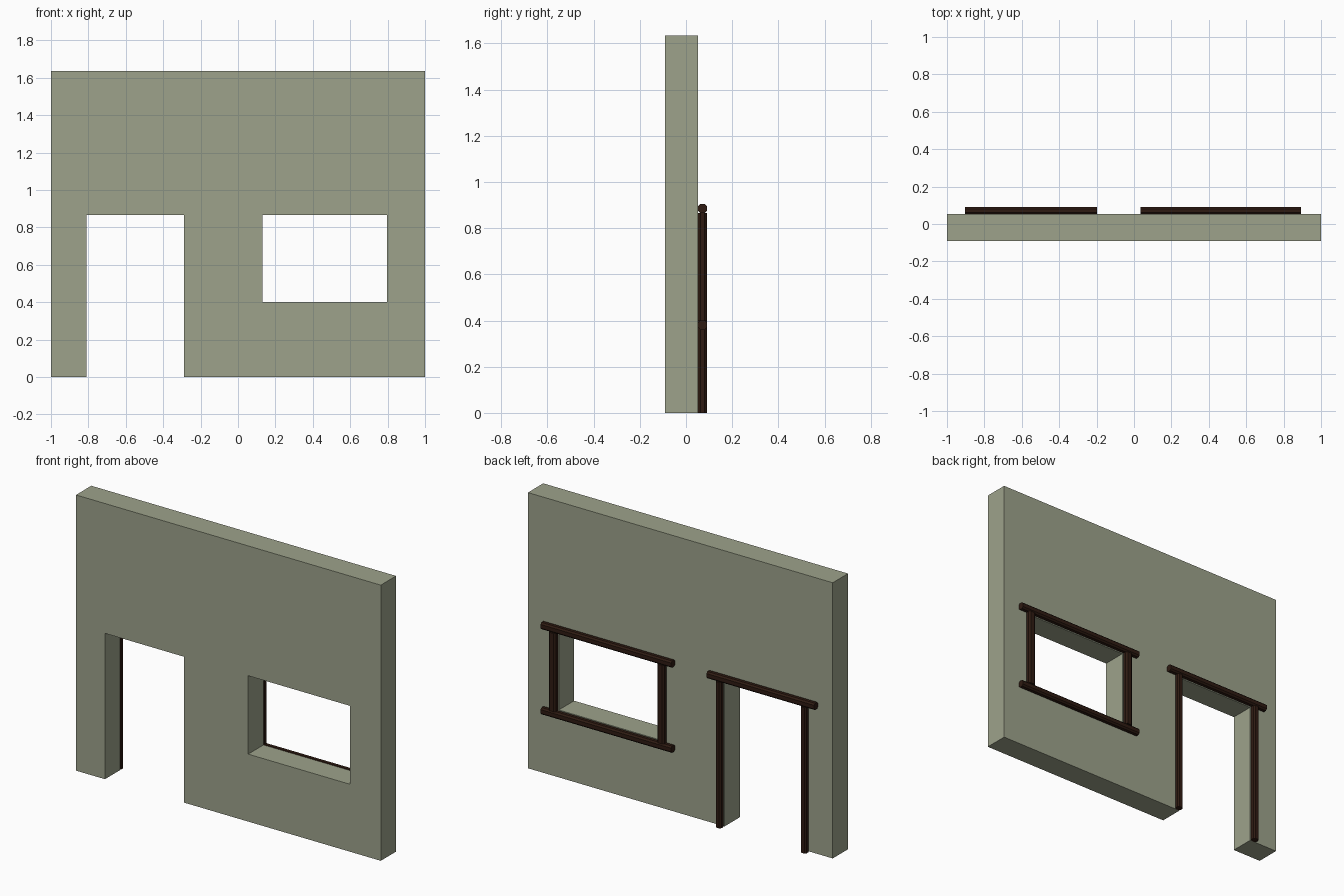
import bpy, bmesh
from mathutils import Vector

if "Cube" in bpy.data.objects:
    bpy.data.objects.remove(bpy.data.objects["Cube"])


def material(name, rgb):
    m = bpy.data.materials.new(name)
    m.diffuse_color = (*rgb, 1)
    m.use_nodes = True
    m.node_tree.nodes["Principled BSDF"].inputs["Base Color"].default_value = m.diffuse_color
    return m


def add_object(name, bm, mat):
    bmesh.ops.recalc_face_normals(bm, faces=bm.faces[:])
    me = bpy.data.meshes.new(name)
    bm.to_mesh(me)
    bm.free()
    me.materials.append(mat)
    ob = bpy.data.objects.new(name, me)
    bpy.context.collection.objects.link(ob)
    return ob


plaster = material("plaster", (0.34, 0.365, 0.26))
wood = material("dark_wood", (0.028, 0.011, 0.006))

FRONT, BACK, OUT = -0.09, 0.053, 0.09
DOOR = (-0.81, -0.29, 0.0, 0.865)
WINDOW = (0.13, 0.797, 0.40, 0.865)

# Wall: grid of panels with door and window cells left open, then extruded
xs = [-1, DOOR[0], DOOR[1], WINDOW[0], WINDOW[1], 1]
zs = [0, WINDOW[2], WINDOW[3], 1.635]
holes = {(1, 0), (1, 1), (3, 1)}
bm = bmesh.new()
grid = [[bm.verts.new((x, FRONT, z)) for z in zs] for x in xs]
for i in range(len(xs) - 1):
    for j in range(len(zs) - 1):
        if (i, j) not in holes:
            bm.faces.new((grid[i][j], grid[i + 1][j], grid[i + 1][j + 1], grid[i][j + 1]))
bmesh.ops.delete(bm, geom=[v for v in bm.verts if not v.link_faces], context='VERTS')
ext = bmesh.ops.extrude_face_region(bm, geom=bm.faces[:], use_keep_orig=True)
bmesh.ops.translate(bm, vec=(0, BACK - FRONT, 0),
                    verts=[g for g in ext["geom"] if isinstance(g, bmesh.types.BMVert)])
add_object("wall", bm, plaster)


# Timber: box with its four long edges chamfered
def timber(name, x0, x1, z0, z1, axis):
    bm = bmesh.new()
    bmesh.ops.create_cube(bm, size=1)
    for v in bm.verts:
        v.co = Vector((x0 + (v.co.x + .5) * (x1 - x0),
                       BACK + (v.co.y + .5) * (OUT - BACK),
                       z0 + (v.co.z + .5) * (z1 - z0)))
    long_edges = [e for e in bm.edges
                  if abs((e.verts[0].co - e.verts[1].co)[axis]) > 0.1]
    bmesh.ops.bevel(bm, geom=long_edges, offset=0.009, segments=1,
                    affect='EDGES', profile=0.5)
    add_object(name, bm, wood)


# Frame around an opening on the back of the wall
def frame(name, opening, post, overhang, sill):
    x0, x1, z0, z1 = opening
    beam = 0.04
    timber(name + "_left_post", x0 - post, x0, z0, z1, 2)
    timber(name + "_right_post", x1, x1 + post, z0, z1, 2)
    timber(name + "_lintel", x0 - overhang, x1 + overhang, z1, z1 + beam, 0)
    if sill:
        timber(name + "_sill", x0 - overhang, x1 + overhang, z0 - beam, z0, 0)


frame("door", DOOR, 0.038, 0.093, False)
frame("window", WINDOW, 0.046, 0.095, True)
